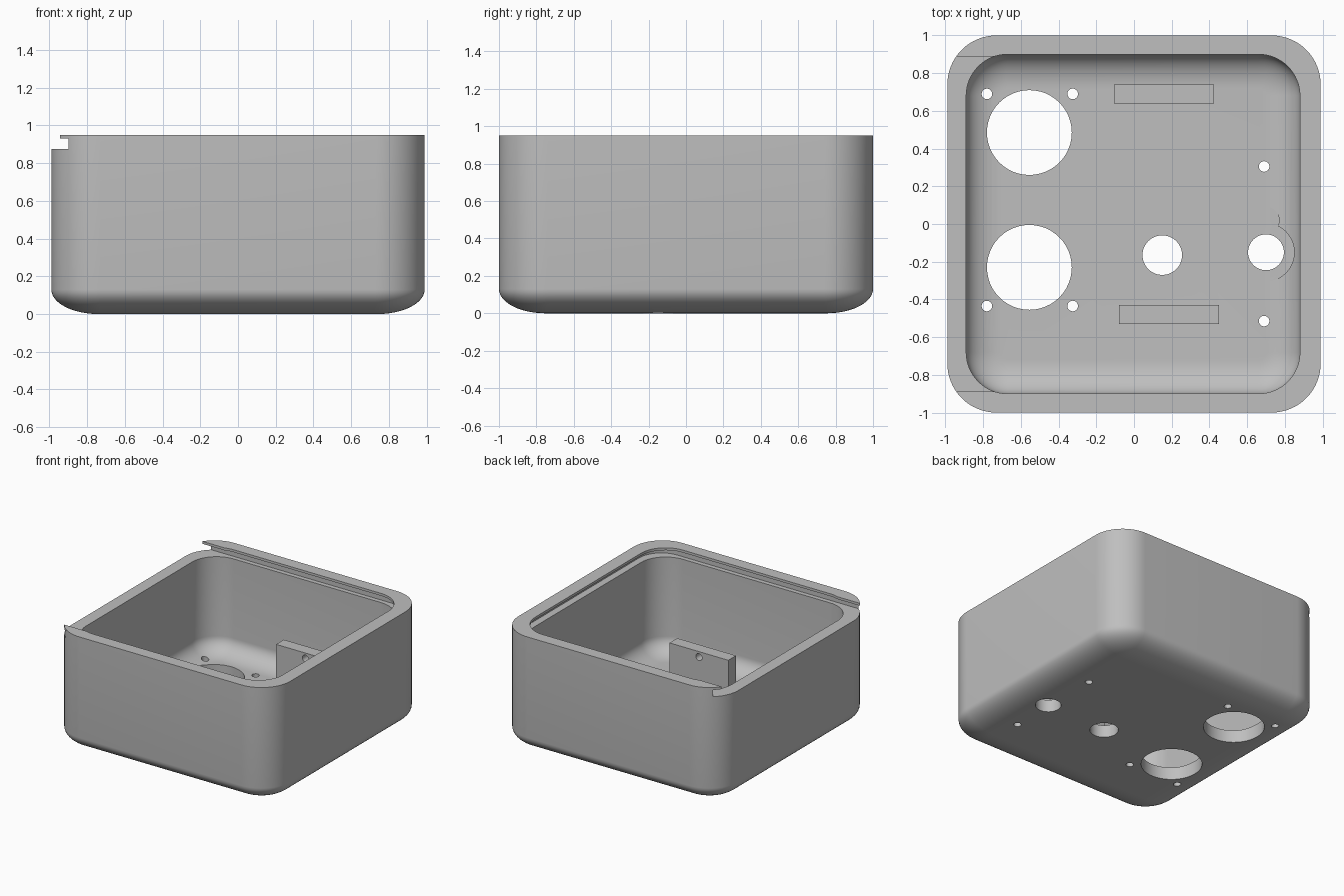
import bpy, bmesh, math

cube = bpy.data.objects.get("Cube")
if cube:
    bpy.data.objects.remove(cube, do_unlink=True)

grey = bpy.data.materials.new("plain grey")
grey.use_nodes = True
grey.diffuse_color = (0.52, 0.52, 0.52, 1)
grey.node_tree.nodes["Principled BSDF"].inputs["Base Color"].default_value = grey.diffuse_color

ARC = 16        # segments per plan corner
FLOOR = 0.1     # floor thickness
TOP = 0.95      # rim height


def rounded_loop(x0, x1, y0, y1, r):
    """Counter-clockwise rounded rectangle."""
    corners = [(x1 - r, y1 - r), (x0 + r, y1 - r), (x0 + r, y0 + r), (x1 - r, y0 + r)]
    points = []
    for i, (cx, cy) in enumerate(corners):
        for k in range(ARC + 1):
            a = math.pi / 2 * (i + k / ARC)
            points.append((cx + r * math.cos(a), cy + r * math.sin(a)))
    return points


def finish(name, bm):
    bmesh.ops.recalc_face_normals(bm, faces=bm.faces)
    mesh = bpy.data.meshes.new(name)
    bm.to_mesh(mesh)
    bm.free()
    mesh.materials.append(grey)
    obj = bpy.data.objects.new(name, mesh)
    bpy.context.collection.objects.link(obj)
    return obj


def rounded_solid(name, x, y, r, z0, z1, width=0.0, height=0.0, steps=12):
    """Rounded box whose bottom edge is an elliptical fillet."""
    levels = [(0.0, z0)]
    if width:
        angles = [math.pi / 2 * i / steps for i in range(steps + 1)]
        levels = [(width * (1 - math.sin(a)), z0 + height * (1 - math.cos(a))) for a in angles]
    levels.append((0.0, z1))
    bm = bmesh.new()
    rings = []
    for d, z in levels:
        loop = rounded_loop(x[0] + d, x[1] - d, y[0] + d, y[1] - d, r - d)
        rings.append([bm.verts.new((px, py, z)) for px, py in loop])
    for low, high in zip(rings, rings[1:]):
        for i in range(len(low)):
            j = (i + 1) % len(low)
            bm.faces.new((low[i], low[j], high[j], high[i]))
    bm.faces.new(rings[0][::-1])
    bm.faces.new(rings[-1])
    return finish(name, bm)


def box(name, x, y, z):
    bm = bmesh.new()
    bmesh.ops.create_cube(bm, size=1)
    for v in bm.verts:
        v.co = [lo + (c + 0.5) * (hi - lo) for c, (lo, hi) in zip(v.co, (x, y, z))]
    return finish(name, bm)


def cylinder(name, x, y, r, z0, z1):
    bm = bmesh.new()
    bmesh.ops.create_cone(bm, cap_ends=True, segments=48, radius1=r, radius2=r, depth=z1 - z0)
    obj = finish(name, bm)
    obj.location = (x, y, (z0 + z1) / 2)
    return obj


def cut(obj, cutter):
    """Subtract the cutter and discard it."""
    cutter.hide_render = True
    mod = obj.modifiers.new("cut", "BOOLEAN")
    mod.operation = "DIFFERENCE"
    mod.solver = "EXACT"
    mod.object = cutter
    bpy.context.view_layer.update()
    bpy.context.view_layer.objects.active = obj
    bpy.ops.object.modifier_apply(modifier=mod.name)
    bpy.data.objects.remove(cutter, do_unlink=True)


def smooth(obj):
    bpy.ops.object.select_all(action="DESELECT")
    obj.select_set(True)
    bpy.context.view_layer.objects.active = obj
    bpy.ops.object.shade_smooth_by_angle(angle=math.radians(30))


# Hollow case with filleted bottom edges
case = rounded_solid("case", (-0.99, 0.99), (-1, 1), 0.26, 0, TOP, 0.25, 0.13)
cut(case, rounded_solid("cavity", (-0.89, 0.88), (-0.9, 0.9), 0.22, FLOOR, 1.2, 0.18, 0.13))

# Groove for a sliding lid, open at the right end
cut(case, rounded_solid("lid_groove", (-1.6, 0.937), (-0.937, 0.937), 0.2, 0.875, 0.93))
cut(case, box("lid_entry", (-1.2, -0.7), (-0.888, 0.888), (0.9, 1.2)))

# Recesses in the inner fillet
for x, y, r in [(0.695, -0.15, 0.155), (0.695, 0.02, 0.075)]:
    cut(case, cylinder("recess", x, y, r, FLOOR + 0.001, 0.4))

# Holes through the floor: two large, two medium, six for screws
holes = [(-0.555, 0.485, 0.225), (-0.555, -0.23, 0.225),
         (0.15, -0.165, 0.105), (0.7, -0.15, 0.095)]
holes += [(x, y, 0.028) for x in (-0.78, -0.325) for y in (0.69, -0.435)]
holes += [(0.69, y, 0.028) for y in (0.305, -0.515)]
for x, y, r in holes:
    cut(case, cylinder("hole", x, y, r, -0.2, 0.3))
smooth(case)

# Upright mounting blocks, each with a cross-drilled hole
for name, x0, y0 in [("back_block", -0.105, 0.64), ("front_block", -0.08, -0.53)]:
    block = box(name, (x0, x0 + 0.53), (y0, y0 + 0.1), (FLOOR - 0.02, 0.43))
    drill = cylinder("drill", x0 + 0.265, y0 + 0.05, 0.028, -0.2, 0.2)
    drill.rotation_euler.x = math.pi / 2
    drill.location.z = 0.385
    cut(block, drill)
    smooth(block)
